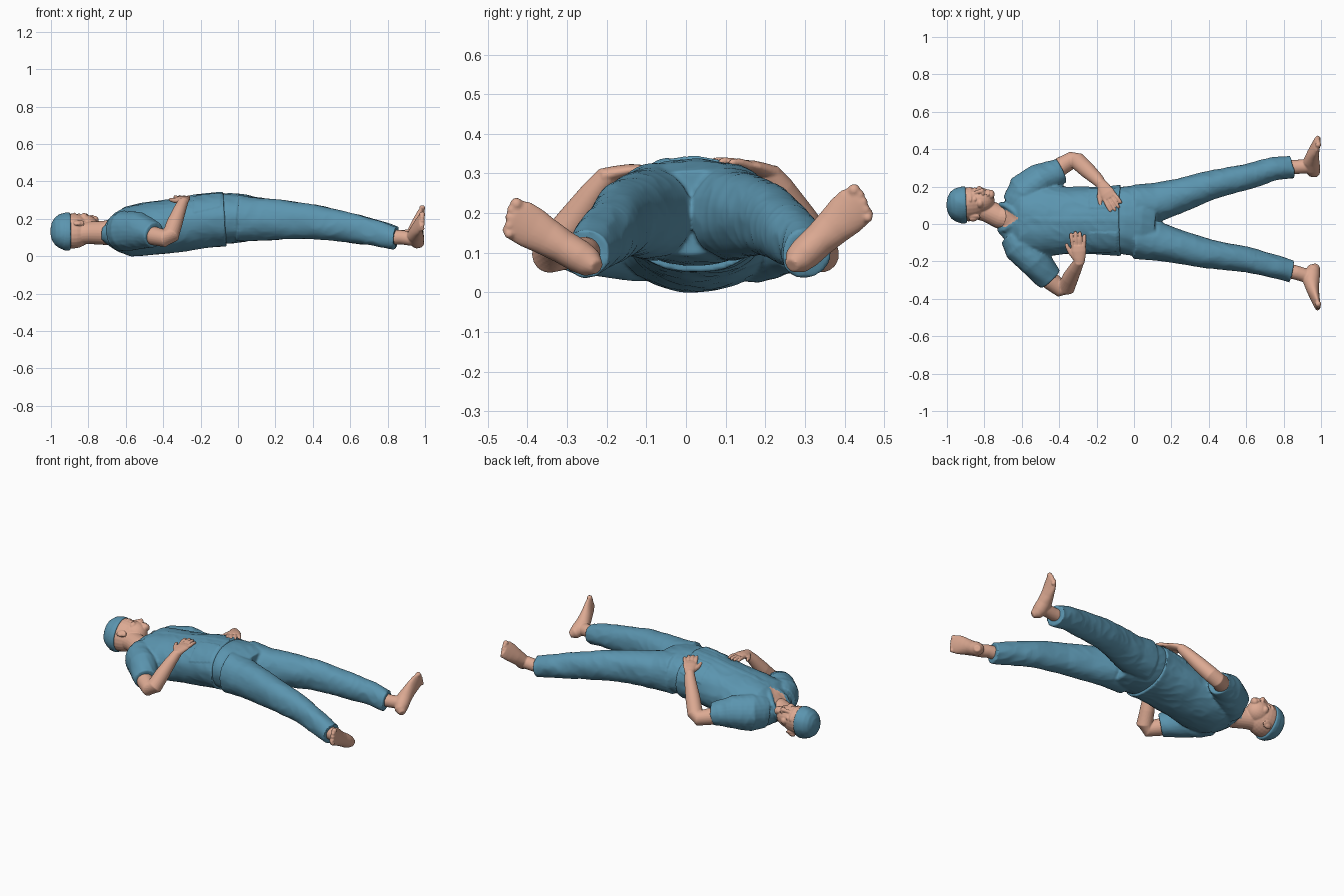
import bpy, bmesh, math
from mathutils import Vector, Matrix, noise

V = Vector
I4 = Matrix.Identity(4)


def material(name, rgb):
    m = bpy.data.materials.new(name)
    m.diffuse_color = (*rgb, 1)
    return m


BLUE = material("blue cloth", (0.105, 0.30, 0.43))
SKIN = material("skin", (0.72, 0.40, 0.29))


def tube(bm, rings, up=(0, 0, 1), M=I4, n=24, e=1.0):
    """Loft of (x, y, z, half width, half height) rings along their path."""
    P = [V(r[:3]) for r in rings]
    loops = []
    for i, r in enumerate(rings):
        t = (P[min(i + 1, len(P) - 1)] - P[max(i - 1, 0)]).normalized()
        s = V(up).cross(t).normalized()
        u = t.cross(s)
        a, b = r[3], r[-1]
        loop = []
        for k in range(n):
            w = 2 * math.pi * k / n
            c, q = math.cos(w), math.sin(w)
            c, q = math.copysign(abs(c) ** e, c), math.copysign(abs(q) ** e, q)
            loop.append(bm.verts.new(M @ (P[i] + s * a * c + u * b * q)))
        loops.append(loop)
    for A, B in zip(loops, loops[1:]):
        for k in range(n):
            bm.faces.new((A[k], A[(k + 1) % n], B[(k + 1) % n], B[k]))
    bm.faces.new(loops[0][::-1])
    bm.faces.new(loops[-1])


def ball(bm, c, r, M=I4):
    r = (r, r, r) if isinstance(r, float) else r
    bmesh.ops.create_uvsphere(bm, u_segments=24, v_segments=16, radius=1,
                              matrix=M @ Matrix.Translation(c) @ Matrix.Diagonal((*r, 1)))


def finish(name, bm, mat, voxel, smooth=4, offset=None, skin_rule=None):
    """Fuse the overlapping pieces into one smooth surface."""
    bmesh.ops.recalc_face_normals(bm, faces=bm.faces)
    me = bpy.data.meshes.new(name)
    bm.to_mesh(me)
    bm.free()
    ob = bpy.data.objects.new(name, me)
    bpy.context.collection.objects.link(ob)
    rm = ob.modifiers.new("fuse", 'REMESH')
    rm.mode, rm.voxel_size = 'VOXEL', voxel
    sm = ob.modifiers.new("soften", 'SMOOTH')
    sm.factor, sm.iterations = 0.5, smooth
    dg = bpy.context.evaluated_depsgraph_get()
    me = bpy.data.meshes.new_from_object(ob.evaluated_get(dg))
    ob.modifiers.clear()
    ob.data = me
    if offset:
        moved = [v.co + v.normal * offset(v.co, v.normal) for v in me.vertices]
        for v, p in zip(me.vertices, moved):
            v.co = (p.x, p.y, max(p.z, 0))
    me.materials.clear()
    me.materials.append(mat)
    me.materials.append(SKIN)
    for f in me.polygons:
        f.use_smooth = True
        f.material_index = 1 if skin_rule and skin_rule(f.center) else 0
    return ob


def folds(p):
    a = noise.noise(V((p.x * 6, p.y * 12, p.z * 12)))
    b = noise.noise(V((p.x * 14 + p.y * 10, p.y * 16, p.z * 16)))
    return 0.005 * a + 0.002 * (0.4 - abs(b) * 2)


# Shirt: torso, sleeves, collar
bm = bmesh.new()
tube(bm, [(-.715, .035, .12, .075, .045), (-.69, .03, .12, .105, .065), (-.65, .03, .122, .165, .1),
          (-.59, .025, .132, .2, .133), (-.48, .02, .147, .195, .142), (-.35, .02, .163, .178, .143),
          (-.2, .02, .187, .18, .145), (-.12, .02, .195, .186, .145), (-.07, .02, .198, .192, .147)],
     n=48, e=.95)
tube(bm, [(-.64, -.06, .125, .08, .1), (-.605, -.12, .135, .095, .11), (-.53, -.2, .138, .088, .1),
          (-.445, -.295, .115, .07, .068)])
tube(bm, [(-.63, .10, .125, .08, .1), (-.585, .17, .135, .1, .11), (-.5, .235, .138, .088, .1),
          (-.39, .285, .118, .067, .066)])
for s in (-1, 1):
    tube(bm, [(-.72, .035 + s * .05, .09, .014), (-.71, .035 + s * .07, .14, .014),
              (-.69, .035 + s * .066, .185, .014), (-.65, .033 + s * .04, .222, .014),
              (-.605, .027, .252, .011)], n=12)


def shirt_detail(p, n):
    d = folds(p)
    if -.24 < p.x < -.09 and n.z > .25 and (-.15 < p.y < -.045 or .085 < p.y < .19):
        d += .004        # pockets
    if abs(p.y - .02) < .013 and n.z > .5 and p.x > -.58:
        d += .002        # front band
    return d


finish("shirt", bm, BLUE, .007, 3, shirt_detail,
       lambda c: c.z > .165 and -.71 < c.x < -.62 and abs(c.y - .031) < min(.045, .65 * (-.615 - c.x)))

# Trousers: pelvis and two legs
bm = bmesh.new()
tube(bm, [(-.13, .02, .2, .172, .13), (-.05, .02, .203, .182, .135), (.04, .017, .203, .19, .127),
          (.11, .014, .2, .185, .108)], n=48, e=.9)
leg_shape = [(0, .203, .1, .125), (.12, .198, .104, .114), (.25, .195, .09, .104), (.4, .185, .077, .092),
             (.6, .152, .068, .08), (.75, .12, .063, .068), (.83, .1, .062, .062), (.845, .098, .064, .064)]
for ys in ((.11, .115, .155, .205, .252, .292, .303, .306), (-.085, -.09, -.125, -.16, -.19, -.228, -.25, -.253)):
    tube(bm, [(x, y, z, a, b) for y, (x, z, a, b) in zip(ys, leg_shape)], n=32, e=.95)
finish("trousers", bm, BLUE, .007, 3, lambda p, n: folds(p) * (1.3 if p.x > .65 else .9))


# Bare feet, soles facing +x
def foot(name, heel, toe, ankle_y, med):
    bm = bmesh.new()
    H, T = V((0, *heel)), V((0, *toe))
    d = T - H
    side = V((1, 0, 0)).cross(d).normalized() * med
    rings = []
    for t, th, w in ((-.05, .018, .018), (.03, .036, .036), (.15, .044, .042), (.35, .043, .043),
                     (.55, .033, .048), (.72, .025, .054), (.86, .019, .054), (.95, .015, .045)):
        p = H + d * t
        rings.append((1.0 - th - .01 * math.sin(math.pi * max(t, 0)), p.y, p.z, w, th))
    tube(bm, rings, up=(1, 0, 0))
    for k in range(5):   # toes, largest on the inner side
        c = H + d * (.965, .975, .95, .915, .875)[k] + side * (.032 - .0185 * k)
        ball(bm, (.985, c.y, c.z), .016 if k == 0 else .0125)
    a = H + d * .19
    tube(bm, [(.80, ankle_y, .1, .04), (.87, (ankle_y + a.y) / 2, .102, .038), (.92, a.y, a.z, .038),
              (.965, a.y, a.z, .036)])
    finish(name, bm, SKIN, .0045, 3)


foot("left_foot", (.275, .075), (.452, .24), .302, 1)
foot("right_foot", (-.235, .07), (-.452, .2), -.245, -1)


# Arms with hands resting on the belly
def arm(name, rings, d, thumb_side, n):
    bm = bmesh.new()
    tube(bm, rings)
    W = V(rings[-1][:3])
    d = V(d).normalized()
    s = V(thumb_side)
    s = (s - d * s.dot(d)).normalized()
    n = V(n)
    n = (n - d * n.dot(d) - s * n.dot(s)).normalized()
    at = lambda f, g, h=0: tuple(W + d * f + s * g + n * h)
    tube(bm, [(*at(-.015, 0), .026, .02), (*at(.02, 0, .003), .034, .018), (*at(.055, 0, .004), .041, .016),
              (*at(.085, 0, .002), .039, .013)], up=n)
    for k, L in enumerate((.068, .076, .072, .056)):
        g = .031 - .0205 * k
        tube(bm, [(*at(.075, g * .95, .002), .0105), (*at(.085 + L * .45, g * 1.1, .003), .0105),
                  (*at(.085 + L * .85, g * 1.15, -.001), .0095), (*at(.085 + L, g * 1.15, -.006), .007)], up=n, n=12)
    tube(bm, [(*at(.015, .02, -.002), .015), (*at(.05, .046, -.004), .013), (*at(.08, .06, -.005), .011),
              (*at(.098, .065, -.006), .008)], up=n, n=12)
    finish(name, bm, SKIN, .004, 2)


arm("right_arm", [(-.52, -.22, .125, .048), (-.445, -.305, .108, .05), (-.39, -.345, .096, .047),
                  (-.36, -.336, .112, .047), (-.34, -.287, .175, .043), (-.312, -.235, .248, .034),
                  (-.292, -.198, .295, .027)], (-.06, 1, .16), (-1, 0, 0), (0, -.25, 1))
arm("left_arm", [(-.46, .25, .125, .048), (-.385, .312, .108, .049), (-.33, .342, .096, .046),
                 (-.3, .335, .114, .046), (-.25, .288, .185, .043), (-.195, .237, .265, .034),
                 (-.172, .21, .302, .027)], (.5, -.8, .2), (-1, -.6, 0), (0, .3, 1))

# Head frame: local y is the face direction, local z the crown
crown = V((-1, -.05, 0)).normalized()
face = V((0, math.sin(math.radians(40)), math.cos(math.radians(40))))
face = (face - crown * face.dot(crown)).normalized()
H = Matrix((face.cross(crown), face, crown)).transposed().to_4x4()
H.translation = (-.885, .105, .135)

bm = bmesh.new()
ball(bm, (0, 0, 0), (.084, .1, .108), H)                   # skull
ball(bm, (0, .027, -.065), (.066, .07, .075), H)           # jaw
ball(bm, (0, .075, -.122), (.026, .022, .02), H)           # chin
ball(bm, (0, .082, -.012), (.052, .018, .013), H)          # brow
tube(bm, [(0, .085, -.02, .009), (0, .1, -.055, .011), (0, .108, -.075, .014), (0, .09, -.087, .014)],
     up=(0, 1, 0), M=H, n=12)                              # nose
for s in (-1, 1):
    ball(bm, (s * .046, .056, -.062), (.022, .026, .02), H)    # cheek
    ball(bm, (s * .013, .098, -.08), (.009, .01, .008), H)     # nostril
    ball(bm, (s * .031, .08, -.037), (.016, .012, .009), H)    # eyelid
    ball(bm, (s * .083, -.012, -.03), (.009, .02, .031), H)    # ear
    ball(bm, (s * .09, -.02, -.022), (.008, .015, .021), H)    # ear rim
for z, h in ((-.1, .005), (-.111, .006)):
    ball(bm, (0, .088, z), (.024, .014, h), H)             # lips
tube(bm, [(-.86, .09, .12, .058), (-.79, .072, .125, .06), (-.72, .04, .125, .064), (-.64, .03, .13, .075)])  # neck
finish("head", bm, SKIN, .004, 2)

# Cloth cap with a band
bm = bmesh.new()
tube(bm, [(0, -.004, .012, .09, .104), (0, -.004, .018, .093, .107), (0, -.003, .042, .092, .106),
          (0, -.002, .046, .089, .103), (0, -.002, .07, .084, .095), (0, -.002, .094, .068, .077),
          (0, -.002, .11, .042, .05), (0, -.002, .117, .015, .018)], up=(0, 1, 0), M=H, n=40)
finish("cap", bm, BLUE, .005, 2, lambda p, n: folds(p) * .4)
